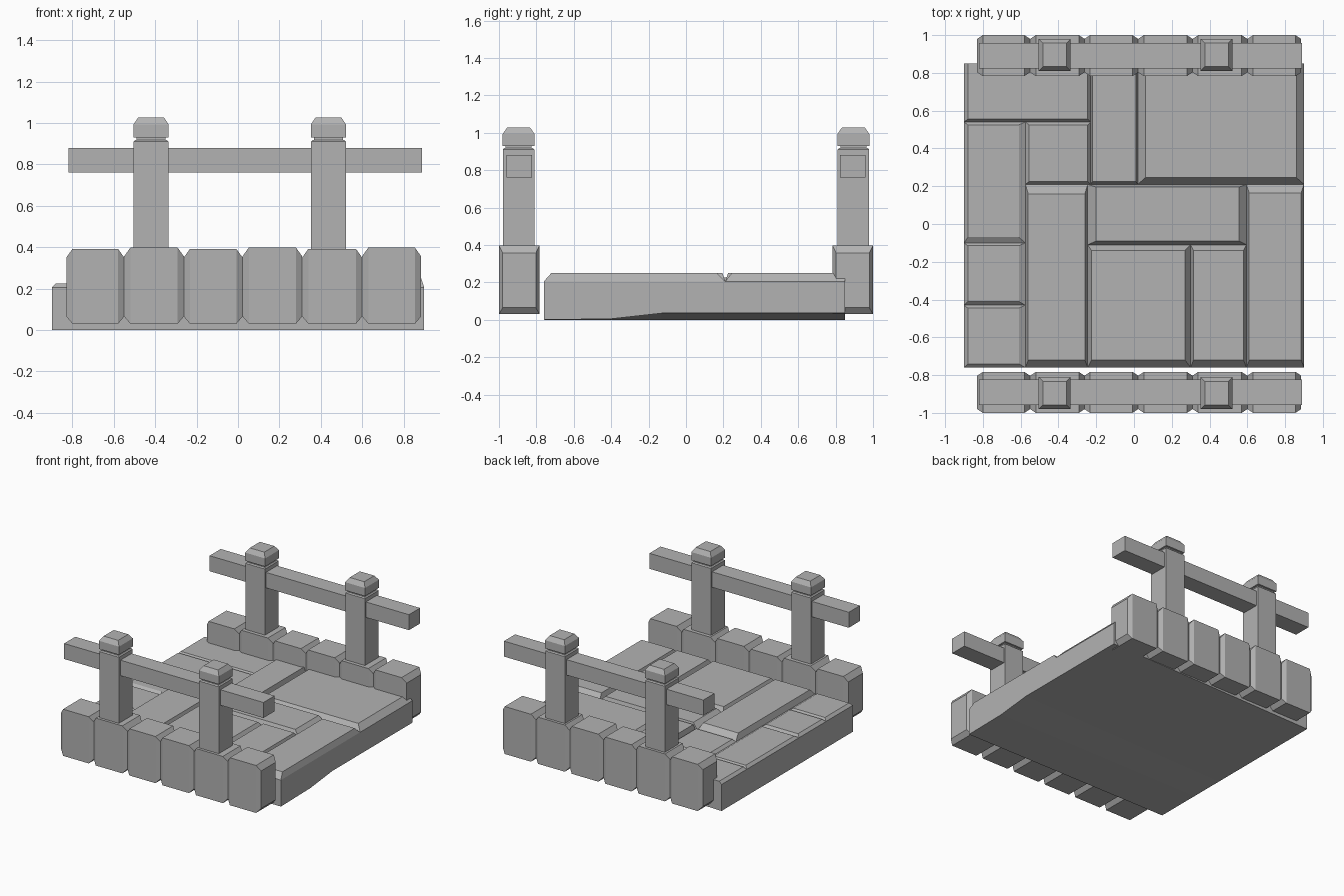
import bpy, bmesh

old = bpy.data.objects.get("Cube")
if old:
    bpy.data.objects.remove(old, do_unlink=True)

stone = bpy.data.materials.new("grey stone")
stone.use_nodes = True
grey = (0.45, 0.45, 0.45, 1)
stone.diffuse_color = grey
stone.node_tree.nodes["Principled BSDF"].inputs["Base Color"].default_value = grey


def loft(name, rings):
    """Skin a stack of four-cornered rings into a closed, flat-shaded solid."""
    bm = bmesh.new()
    loops = [[bm.verts.new(p) for p in ring] for ring in rings]
    for a, b in zip(loops, loops[1:]):
        for i in range(4):
            j = (i + 1) % 4
            bm.faces.new((a[i], a[j], b[j], b[i]))
    bm.faces.new(loops[0][::-1])
    bm.faces.new(loops[-1])
    bmesh.ops.recalc_face_normals(bm, faces=bm.faces)
    mesh = bpy.data.meshes.new(name)
    bm.to_mesh(mesh)
    bm.free()
    mesh.materials.append(stone)
    ob = bpy.data.objects.new(name, mesh)
    bpy.context.collection.objects.link(ob)
    return ob


def flat_ring(x0, x1, y0, y1, z):
    return [(x0, y0, z), (x1, y0, z), (x1, y1, z), (x0, y1, z)]


def side_ring(x, y0, y1, z0, z1):
    return [(x, y0, z0), (x, y1, z0), (x, y1, z1), (x, y0, z1)]


# Base slab, its underside lifting towards the back left corner
groove, edge = 0.205, 0.9
rings = []
for y, lift in ((-0.76, 0), (-0.4, 0.005), (-0.13, 0.035), (0.85, 0.035)):
    rings.append([(-edge, y, 0), (edge, y, lift), (edge, y, groove), (-edge, y, groove)])
loft("base_slab", rings)

# Paving stones: x0, x1, y0, y1, then bevel widths left, right, front, back
low, high = 0.225, 0.25
pavers = [
    (low, (-0.9, -0.23, 0.54, 0.85), (0.02, 0.015, 0.015, 0)),
    (high, (-0.23, 0.02, 0.21, 0.85), (0.01, 0.01, 0.015, 0)),
    (high, (0.02, 0.9, 0.21, 0.85), (0.04, 0.04, 0.035, 0)),
    (low, (-0.9, -0.575, -0.1, 0.54), (0.02, 0.035, 0.03, 0.015)),
    (low, (-0.575, -0.23, 0.21, 0.54), (0.02, 0.015, 0.015, 0.015)),
    (high, (-0.575, -0.245, -0.76, 0.21), (0.015, 0.015, 0.04, 0.05)),
    (high, (-0.245, 0.595, -0.11, 0.21), (0.045, 0.04, 0.02, 0.015)),
    (high, (0.595, 0.9, -0.76, 0.21), (0.015, 0.015, 0.04, 0.045)),
    (low, (-0.9, -0.575, -0.43, -0.1), (0.02, 0.035, 0.02, 0.015)),
    (low, (-0.9, -0.575, -0.76, -0.43), (0.02, 0.035, 0.02, 0.015)),
    (high, (-0.245, 0.3, -0.76, -0.11), (0.02, 0.03, 0.04, 0.03)),
    (high, (0.3, 0.595, -0.76, -0.11), (0.015, 0.015, 0.04, 0.03)),
]
for n, (top, (x0, x1, y0, y1), (l, r, f, b)) in enumerate(pavers, 1):
    loft(f"paving_stone_{n}", [flat_ring(x0, x1, y0, y1, groove),
                               flat_ring(x0 + l, x1 - r, y0 + f, y1 - b, top)])

# Both side walls with their posts and rails
joints = [-0.83, -0.55, -0.262, 0.022, 0.31, 0.6, 0.885]
for side, sign in (("front", -1), ("back", 1)):
    # Kerb blocks with tapered ends
    for n, (x0, x1) in enumerate(zip(joints, joints[1:]), 1):
        y0, y1 = sorted((sign * 0.783, sign))
        z0, z1 = 0.03, 0.392 + 0.006 * (n % 2 == 0)
        small = (y0 + 0.02, y1 - 0.02, z0 + 0.035, z1 - 0.042)
        full = (y0, y1, z0, z1)
        loft(f"{side}_kerb_block_{n}", [
            side_ring(x0, *small), side_ring(x0 + 0.03, *full),
            side_ring(x1 - 0.03, *full), side_ring(x1, *small)])

    # Posts with a narrow neck and a tapered cap
    cy = sign * 0.895
    for which, cx in (("right", -0.42), ("left", 0.437)):
        profile = [(0.084, 0.35), (0.084, 0.91), (0.076, 0.918), (0.07, 0.918),
                   (0.07, 0.93), (0.085, 0.93), (0.085, 0.993), (0.062, 1.027)]
        loft(f"{side}_{which}_post",
             [flat_ring(cx - h, cx + h, cy - h, cy + h, z) for h, z in profile])

    # Handrail
    ry = sign * 0.891
    loft(f"{side}_rail", [side_ring(x, ry - 0.068, ry + 0.068, 0.76, 0.88)
                          for x in (-0.82, 0.89)])
